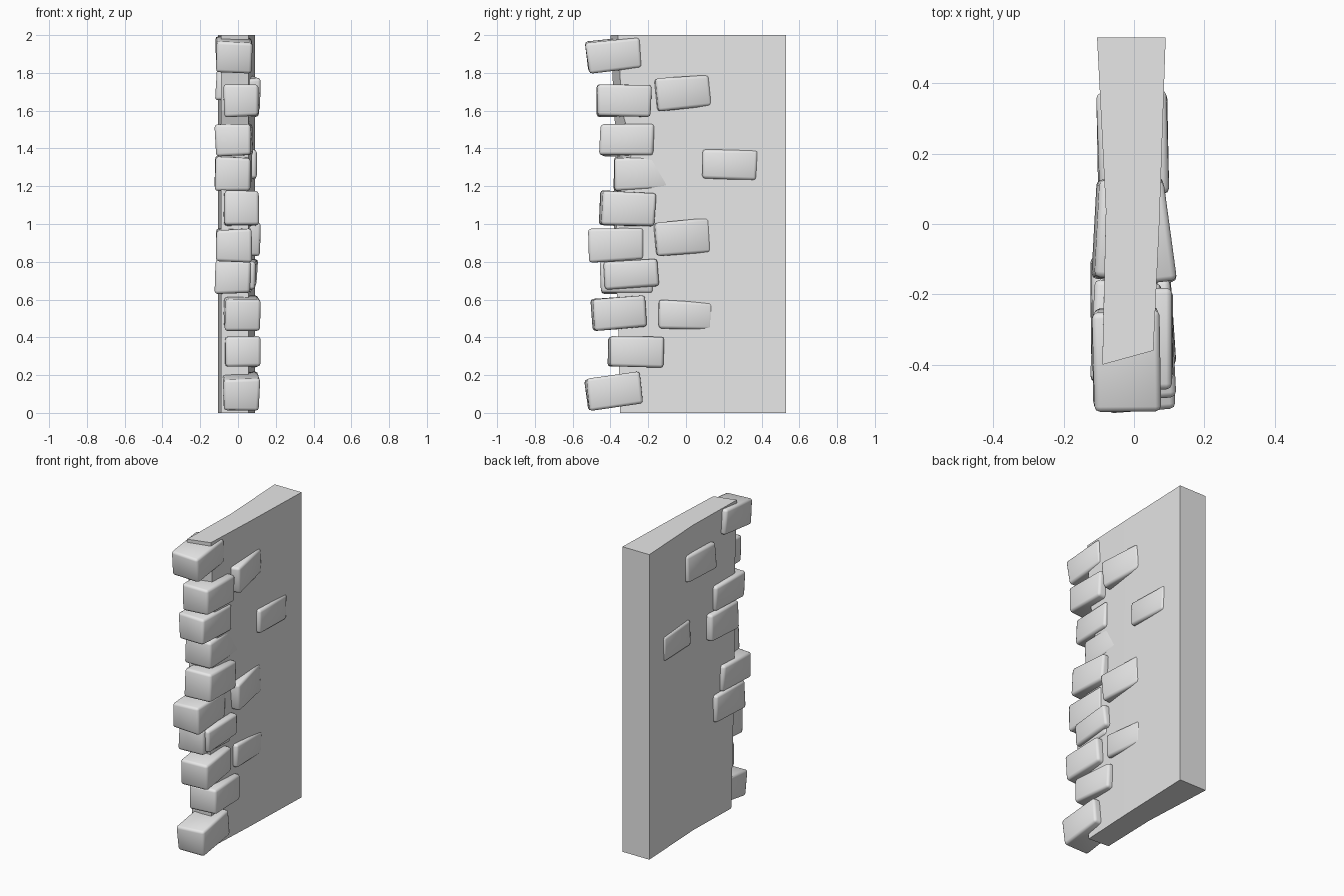
import bpy
import bmesh
import random
from math import radians
from mathutils import Matrix, Vector, Euler

random.seed(4)

default_cube = bpy.data.objects.get("Cube")
if default_cube:
    bpy.data.objects.remove(default_cube, do_unlink=True)

# One plain grey for the plaster and the stones
stone_grey = bpy.data.materials.new("stone_grey")
stone_grey.use_nodes = True
colour = (0.8, 0.8, 0.8, 1)
stone_grey.diffuse_color = colour
stone_grey.node_tree.nodes["Principled BSDF"].inputs["Base Color"].default_value = colour


def finish_object(name, bm):
    """Turn a bmesh into a grey object linked to the scene."""
    bmesh.ops.recalc_face_normals(bm, faces=bm.faces)
    mesh = bpy.data.meshes.new(name)
    bm.to_mesh(mesh)
    bm.free()
    mesh.materials.append(stone_grey)
    obj = bpy.data.objects.new(name, mesh)
    bpy.context.scene.collection.objects.link(obj)
    return obj


def build_wall_slab():
    """Loft a pinched outline up the wall; its front edge is broken and uneven."""
    # height, front edge on the left side, front edge on the right side
    levels = [(0, -.35, -.34), (.5, -.36, -.36), (.9, -.38, -.37),
              (1.2, -.34, -.38), (1.4, -.28, -.37), (1.6, -.34, -.38), (2, -.36, -.4)]
    bm = bmesh.new()
    rings = []
    for height, front_left, front_right in levels:
        outline = [(-.105, .53), (.09, .53), (.072, 0),
                   (.055, front_left), (-.09, front_right), (-.08, .04)]
        rings.append([bm.verts.new((x, y, height)) for x, y in outline])
    for lower, upper in zip(rings, rings[1:]):
        for i in range(len(lower)):
            j = (i + 1) % len(lower)
            bm.faces.new((lower[i], lower[j], upper[j], upper[i]))
    bm.faces.new(rings[0])
    bm.faces.new(rings[-1])
    return finish_object("wall_slab", bm)


def build_stone(name, centre, size, tilt, turn):
    """Make a worn block with slightly uneven corners and soft edges."""
    bm = bmesh.new()
    bmesh.ops.create_cube(bm, size=1)
    for vert in bm.verts:
        vert.co = Vector(a * b for a, b in zip(vert.co, size))
        vert.co += Vector(random.uniform(-.006, .006) for _ in range(3))
    rotation = Euler((radians(tilt), 0, radians(turn))).to_matrix().to_4x4()
    bm.transform(Matrix.Translation(centre) @ rotation)
    stone = finish_object(name, bm)
    bevel = stone.modifiers.new("worn_edges", "BEVEL")
    bevel.width = .016
    bevel.segments = 2
    bevel.limit_method = "NONE"
    stone.data.shade_smooth()
    return stone


build_wall_slab()

# Stones stacked up the broken front edge: x, y, z, height, tilt, turn
edge_stones = [
    (.016, -.38, .115, .165, 8, 2),
    (.016, -.265, .325, .165, 0, 3),
    (.02, -.355, .53, .17, 4, 3),
    (-.024, -.31, .72, .17, 0, -2),
    (-.02, -.37, .89, .17, 2, 0),
    (.016, -.31, 1.08, .175, -3, 3),
    (-.03, -.24, 1.27, .175, 2, 0),
    (-.022, -.31, 1.445, .165, 0, -3),
    (.018, -.33, 1.655, .17, 0, 1),
    (-.022, -.383, 1.895, .165, 6, 1),
]
for x, y, z, height, tilt, turn in edge_stones:
    build_stone("edge_stone", (x, y, z), (.185, .285, height), tilt, turn)

# Thin stones showing through the left face
left_stones = [
    (.04, -.02, 1.695, .17, 5, 7),
    (.04, -.02, .93, .175, 5, 7),
    (.025, -.005, .515, .15, -2, 3),
    (.035, -.29, .735, .15, 3, -3),
]
for x, y, z, height, tilt, turn in left_stones:
    build_stone("left_face_stone", (x, y, z), (.12, .285, height), tilt, turn)

# Stones showing on the right face, one of them passing right through
build_stone("right_face_stone", (-.05, -.015, 1.74), (.12, .285, .165), 0, -3)
build_stone("through_stone", (-.005, .23, 1.315), (.2, .285, .16), -1, 2)
